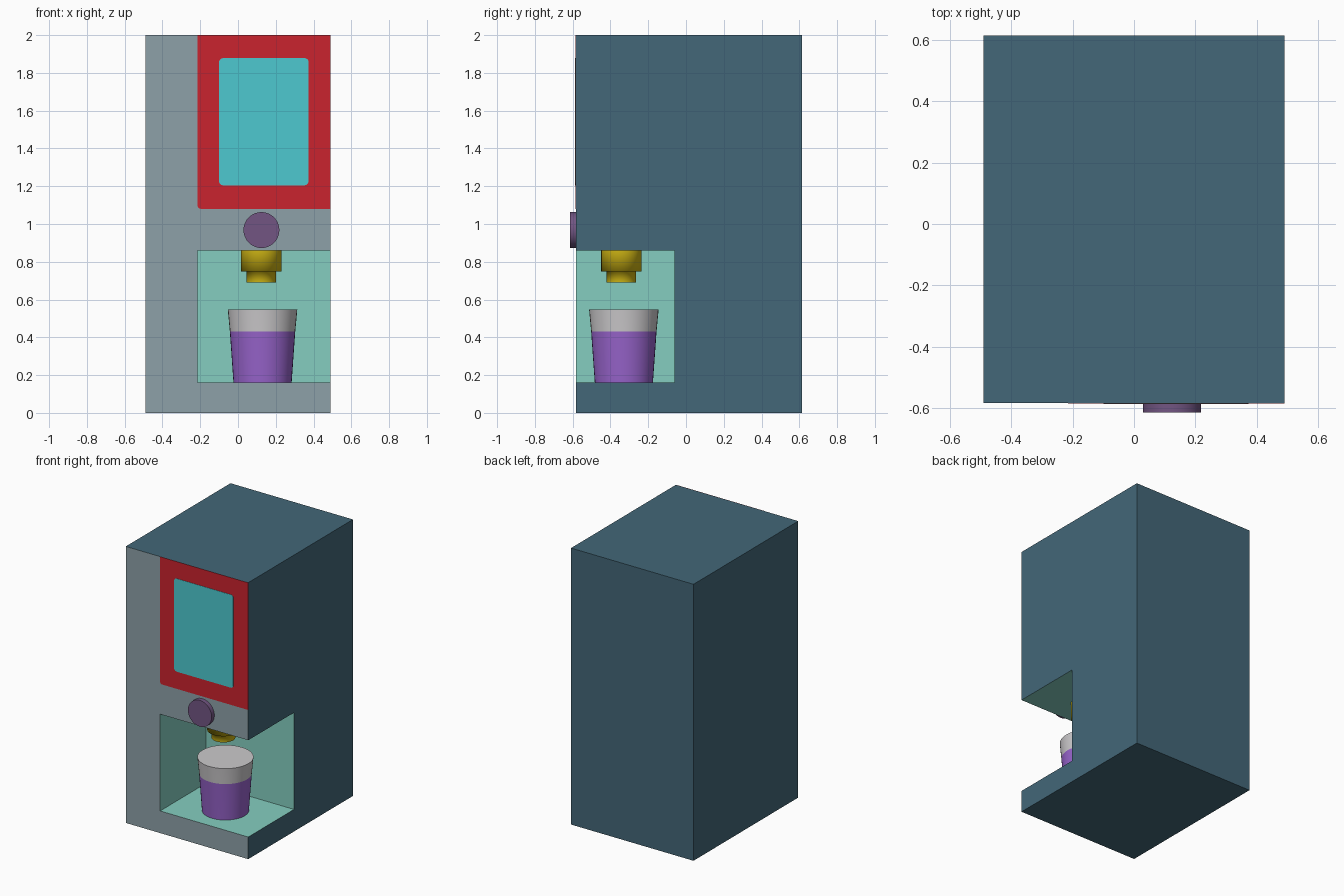
import bpy, bmesh, math
from mathutils import Matrix

if "Cube" in bpy.data.objects:
    bpy.data.objects.remove(bpy.data.objects["Cube"])


def mat(name, r, g, b):
    lin = [(c / 255 / 12.92) if c < 10.3 else ((c / 255 + 0.055) / 1.055) ** 2.4 for c in (r, g, b)]
    m = bpy.data.materials.new(name)
    m.diffuse_color = (*lin, 1)
    m.use_nodes = True
    m.node_tree.nodes["Principled BSDF"].inputs["Base Color"].default_value = m.diffuse_color
    return m


BODY = mat("slate_blue", 67, 103, 120)
FRONT = mat("grey", 141, 161, 168)
NICHE = mat("mint", 133, 206, 192)
RED = mat("red", 202, 35, 46)
CYAN = mat("cyan", 77, 201, 208)
KNOB = mat("dull_purple", 114, 85, 130)
GOLD = mat("yellow", 208, 182, 20)
CUP = mat("purple", 152, 100, 204)
FOAM = mat("light_grey", 204, 202, 204)


def make(name, bm, mats):
    bmesh.ops.recalc_face_normals(bm, faces=bm.faces[:])
    me = bpy.data.meshes.new(name)
    bm.to_mesh(me)
    bm.free()
    for m in mats:
        me.materials.append(m)
    ob = bpy.data.objects.new(name, me)
    bpy.context.collection.objects.link(ob)
    return ob


def box(name, lo, hi, mats):
    bm = bmesh.new()
    bmesh.ops.create_cube(bm, size=1)
    for v in bm.verts:
        v.co = [lo[i] if v.co[i] < 0 else hi[i] for i in range(3)]
    return make(name, bm, mats)


def lathe(name, rings, loc, mats, split=None, rot=Matrix(), n=40):
    """Closed solid of revolution from (radius, height) rings."""
    bm = bmesh.new()
    loops = [[bm.verts.new((r * math.cos(2 * math.pi * i / n), r * math.sin(2 * math.pi * i / n), z))
              for i in range(n)] for r, z in rings]
    for a, b in zip(loops, loops[1:]):
        for i in range(n):
            j = (i + 1) % n
            bm.faces.new((a[i], a[j], b[j], b[i]))
    bm.faces.new(loops[0][::-1])
    bm.faces.new(loops[-1])
    for f in bm.faces:
        f.smooth = len(f.verts) == 4
        if split and f.calc_center_median().z > split:
            f.material_index = 1
    for e in bm.edges:
        if len(e.link_faces) == 2 and e.calc_face_angle(0) > math.radians(35):
            e.smooth = False
    bmesh.ops.transform(bm, matrix=Matrix.Translation(loc) @ rot, verts=bm.verts)
    return make(name, bm, mats)


def plate(name, x0, x1, z0, z1, radii, y0, y1, m):
    """Thin panel with rounded corners: bottom left, bottom right, top right, top left."""
    bm = bmesh.new()
    corners = [(x0, z0, 1, 1), (x1, z0, -1, 1), (x1, z1, -1, -1), (x0, z1, 1, -1)]
    pts = []
    for k, ((cx, cz, sx, sz), r) in enumerate(zip(corners, radii)):
        for i in range(6 if r else 1):
            a = math.pi + k * math.pi / 2 + i * math.pi / 10
            pts.append((cx + sx * r + r * math.cos(a), cz + sz * r + r * math.sin(a)) if r else (cx, cz))
    f = bm.faces.new([bm.verts.new((x, y1, z)) for x, z in pts])
    ext = bmesh.ops.extrude_face_region(bm, geom=[f])
    for v in ext["geom"]:
        if isinstance(v, bmesh.types.BMVert):
            v.co.y = y0
    # keep a single cap at each end
    if f.is_valid and len([g for g in bm.faces if len(g.verts) == len(pts)]) < 2:
        bm.faces.new([v for v in bm.verts if abs(v.co.y - y1) < 1e-6])
    return make(name, bm, [m])


YF, YB = -0.583, 0.614

# cabinet with the serving niche cut out of its front right corner
cabinet = box("cabinet", (-0.49, YF, 0), (0.49, YB, 2), [BODY, FRONT, NICHE])
cutter = box("niche_cutter", (-0.215, -1, 0.16), (0.8, -0.06, 0.86), [BODY, FRONT, NICHE])
cutter.hide_render = True
mod = cabinet.modifiers.new("niche", "BOOLEAN")
mod.operation, mod.object, mod.solver = "DIFFERENCE", cutter, "EXACT"
dg = bpy.context.evaluated_depsgraph_get()
cut = bpy.data.meshes.new_from_object(cabinet.evaluated_get(dg))
cabinet.modifiers.clear()
cabinet.data = cut
bpy.data.objects.remove(cutter)
for p in cut.polygons:
    c = p.center
    if p.normal.y < -0.9 and c.y < YF + 0.01:
        p.material_index = 1
    elif abs(c.x) < 0.48 and 0.01 < c.z < 1.99 and c.y < YB - 0.01:
        p.material_index = 2
    else:
        p.material_index = 0

# display panel and screen
plate("display_panel", -0.215, 0.49, 1.08, 2.0, (0.02, 0, 0, 0), YF - 0.002, YF + 0.001, RED)
plate("screen", -0.10, 0.373, 1.205, 1.878, (0.02,) * 4, YF - 0.004, YF - 0.001, CYAN)

# round button on the front
lathe("button", [(0.095, 0), (0.095, 0.032)], (0.124, YF + 0.001, 0.968), [KNOB],
      rot=Matrix.Rotation(math.pi / 2, 4, "X"))

# stepped nozzle hanging from the niche ceiling
lathe("nozzle", [(0.078, 0.69), (0.078, 0.748), (0.107, 0.748), (0.107, 0.86)], (0.123, -0.342, 0), [GOLD])

# tapered cup with a pale upper band
lathe("cup", [(0.154, 0.161), (0.173, 0.43), (0.184, 0.547)], (0.13, -0.329, 0), [CUP, FOAM], split=0.43)
